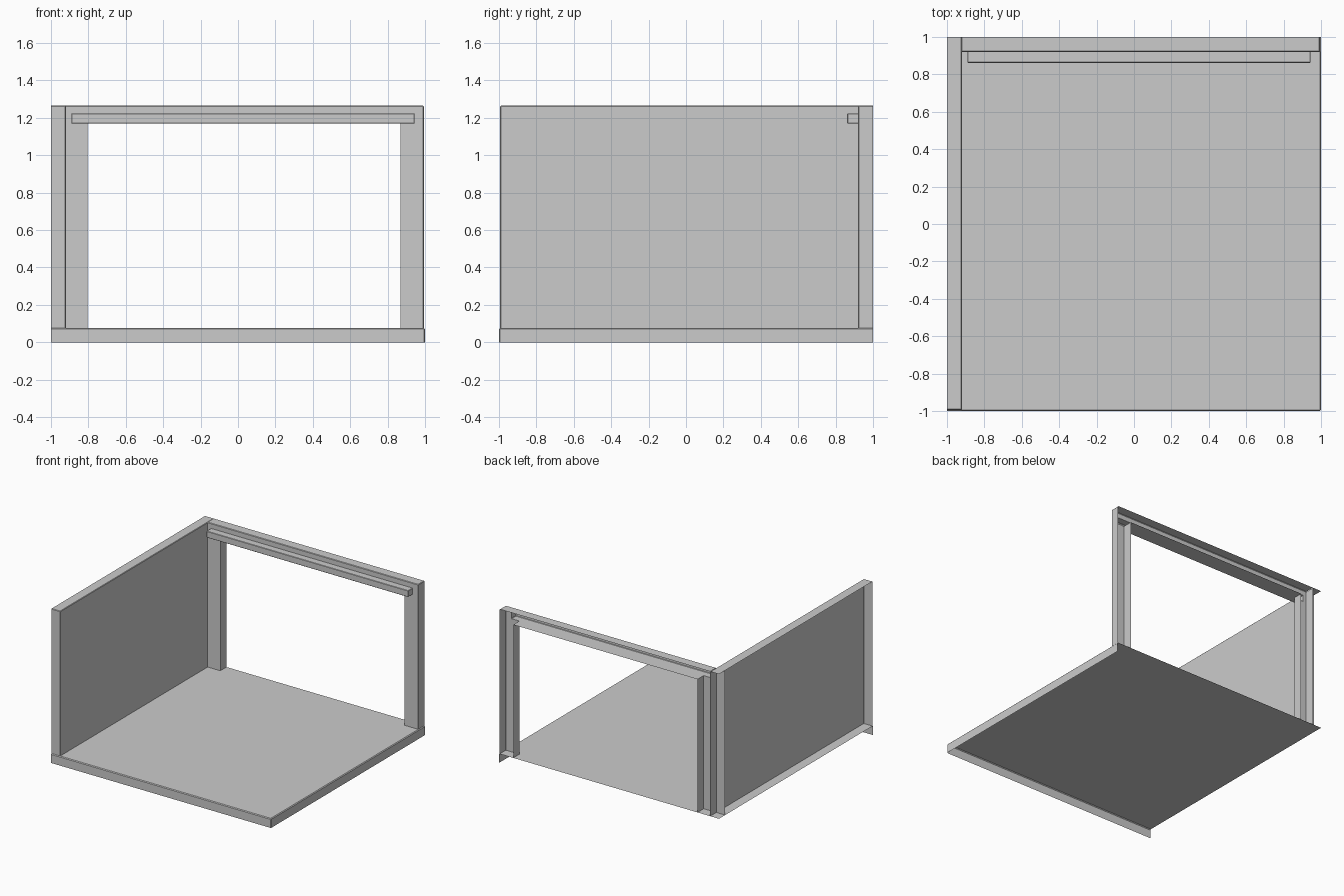
import bpy, bmesh
from mathutils import Vector

if "Cube" in bpy.data.objects:
    bpy.data.objects.remove(bpy.data.objects["Cube"])

FLOOR, TOP = 0.076, 1.265        # floor surface, wall top
INNER, END = 0.92, 0.994         # wall inner plane, exposed wall ends


def finish(name, bm, bevel):
    mesh = bpy.data.meshes.new(name)
    bm.to_mesh(mesh)
    bm.free()
    obj = bpy.data.objects.new(name, mesh)
    bpy.context.collection.objects.link(obj)
    if bevel:
        mod = obj.modifiers.new("edge_bevel", 'BEVEL')
        mod.width = bevel
        mod.segments = 1
        mod.limit_method = 'ANGLE'
    return obj


def open_box(name, lo, hi, drop, bevel=0, flip=False):
    """Box from lo to hi without the sides listed in drop, e.g. '-x +y'."""
    bm = bmesh.new()
    bmesh.ops.create_cube(bm, size=1)
    bm.normal_update()
    gone = []
    for side in drop.split():
        axis = "xyz".index(side[1])
        sign = 1 if side[0] == '+' else -1
        gone += [f for f in bm.faces if f.normal[axis] * sign > 0.9]
    bmesh.ops.delete(bm, geom=gone, context='FACES')
    lo, hi = Vector(lo), Vector(hi)
    for v in bm.verts:
        v.co = Vector([lo[i] + (v.co[i] + 0.5) * (hi[i] - lo[i]) for i in range(3)])
    if flip:
        bmesh.ops.reverse_faces(bm, faces=bm.faces[:])
    return finish(name, bm, bevel)


# Floor slab, skirted on its two exposed sides
open_box("floor", (-1, -1, 0), (1, 1, FLOOR), "-z -x +y", 0.006)

# Left wall, open on the outside
open_box("left_wall", (-1, -END, FLOOR), (-INNER, 1, TOP), "-x +y -z", 0.004)

# Back wall: panel with a window opening and a slot behind the rail
xs = [-1, -INNER, -0.89, -0.805, 0.87, 0.943, END]
zs = [FLOOR, 1.17, 1.223, TOP]
bm = bmesh.new()


def quad(*pts):
    bm.faces.new([bm.verts.new(p) for p in pts])


for i, (a, b) in enumerate(zip(xs, xs[1:])):
    for j, (c, d) in enumerate(zip(zs, zs[1:])):
        opening = j == 0 and i == 3
        slot = j == 1 and 2 <= i <= 4
        if not (opening or slot):
            quad((a, INNER, c), (b, INNER, c), (b, INNER, d), (a, INNER, d))
    if i > 0:
        quad((a, INNER, TOP), (b, INNER, TOP), (b, 1, TOP), (a, 1, TOP))
for c, d in zip(zs, zs[1:]):
    quad((END, INNER, c), (END, 1, c), (END, 1, d), (END, INNER, d))
bmesh.ops.remove_doubles(bm, verts=bm.verts[:], dist=1e-5)
finish("back_wall", bm, 0.004)

# Window reveal: jambs and head
open_box("window_reveal", (xs[3], INNER, FLOOR), (xs[4], 1, zs[1]), "-y +y -z", flip=True)

# Curtain rail, hollow from behind
open_box("curtain_rail", (xs[2], 0.862, zs[1]), (xs[5], INNER, zs[2]), "+y", 0.003)
